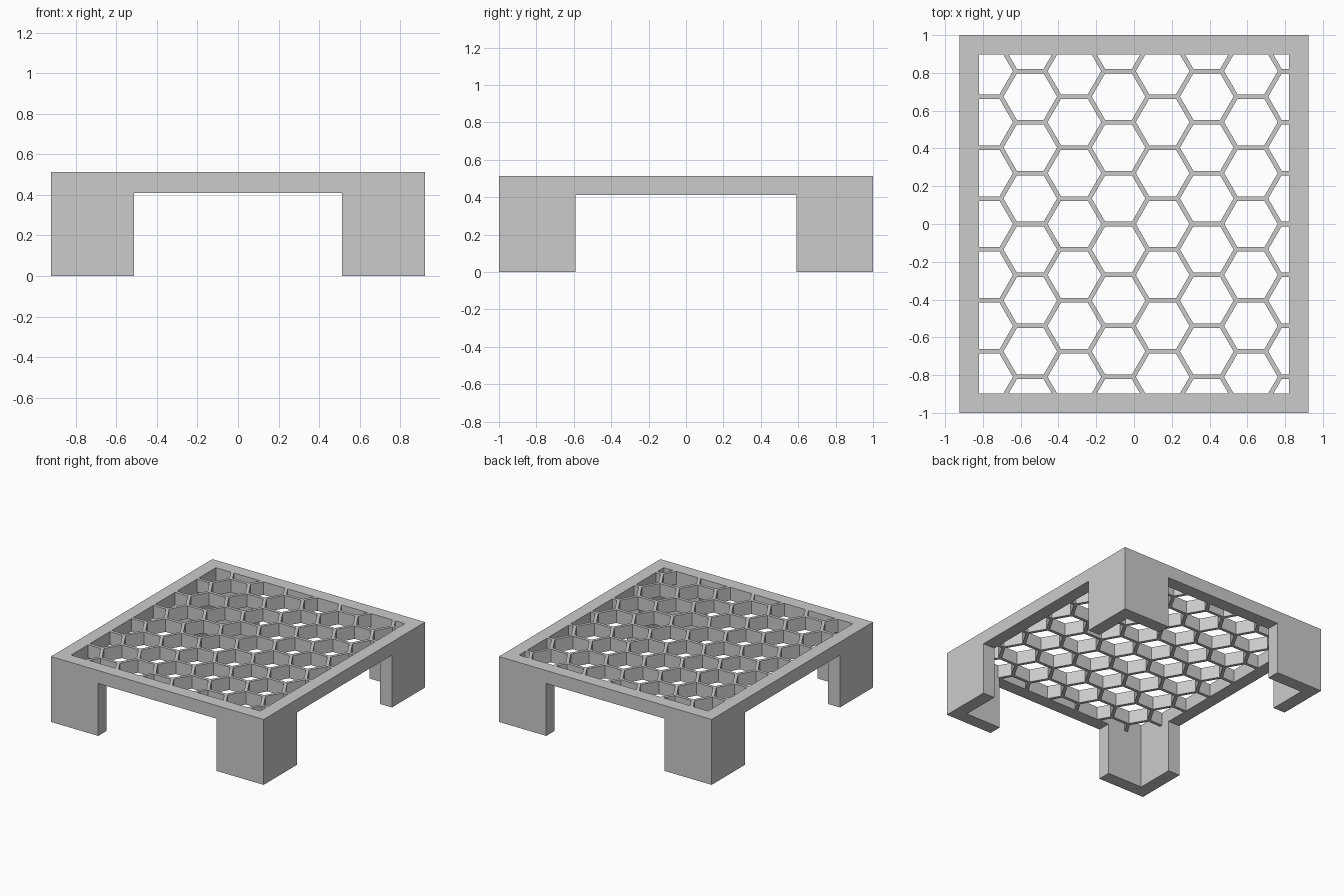
import bpy, bmesh
from math import sqrt, pi
from mathutils import Matrix, Vector

if "Cube" in bpy.data.objects:
    bpy.data.objects.remove(bpy.data.objects["Cube"], do_unlink=True)

HALF_X, HALF_Y, TOP = 0.923, 1.0, 0.513
WALL = 0.1026            # rim and leg thickness
LEG = 0.41               # leg length along each side
UNDER = TOP - WALL       # underside of the rim
PITCH, WEB = 0.2698, 0.024
FIRST_X = -0.082

grey = bpy.data.materials.new("plain grey")
grey.use_nodes = True
grey.diffuse_color = (0.6, 0.6, 0.6, 1)
grey.node_tree.nodes["Principled BSDF"].inputs["Base Color"].default_value = (0.6, 0.6, 0.6, 1)


def new_object(name, bm):
    mesh = bpy.data.meshes.new(name)
    bm.to_mesh(mesh)
    bm.free()
    mesh.materials.append(grey)
    obj = bpy.data.objects.new(name, mesh)
    bpy.context.collection.objects.link(obj)
    return obj


def box(name, half_x, half_y, low, high):
    bm = bmesh.new()
    bmesh.ops.create_cube(bm, size=1)
    bmesh.ops.scale(bm, vec=(2 * half_x, 2 * half_y, high - low), verts=bm.verts)
    bmesh.ops.translate(bm, vec=(0, 0, (low + high) / 2), verts=bm.verts)
    return new_object(name, bm)


def cut(target, cutters):
    """Subtract the cutters, bake the result and remove them."""
    for cutter in cutters:
        cutter.hide_render = True
        mod = target.modifiers.new(cutter.name, "BOOLEAN")
        mod.operation, mod.solver, mod.object = "DIFFERENCE", "EXACT", cutter
    bpy.context.view_layer.update()
    graph = bpy.context.evaluated_depsgraph_get()
    baked = bpy.data.meshes.new_from_object(target.evaluated_get(graph))
    target.modifiers.clear()
    target.data = baked
    for cutter in cutters:
        bpy.data.objects.remove(cutter, do_unlink=True)


# Rim with four L-shaped corner legs, hollowed and notched on every side
inner_x, inner_y = HALF_X - WALL, HALF_Y - WALL
frame = box("frame_with_legs", HALF_X, HALF_Y, 0, TOP)
cut(frame, [
    box("hollow_cutter", inner_x, inner_y, -1, 1),
    box("front_back_notch_cutter", HALF_X - LEG, 2, -1, UNDER),
    box("side_notch_cutter", 2, HALF_Y - LEG, -1, UNDER),
])

# Honeycomb panel, flush with the rim
panel = box("honeycomb_panel", inner_x, inner_y, UNDER, TOP)
radius = (PITCH - WEB) / sqrt(3)
cells = bmesh.new()
for column in range(-4, 5):
    x = FIRST_X + column * PITCH * sqrt(3) / 2
    shift = 0.0 if column % 2 else 0.5
    for row in range(-5, 5):
        place = Matrix.Translation(Vector((x, (row + shift) * PITCH, TOP)))
        turn = Matrix.Rotation(pi / 6, 4, "Z")
        made = bmesh.ops.create_cone(cells, cap_ends=True, segments=6, radius1=radius,
                                     radius2=radius, depth=1, matrix=place @ turn)
        # Put a corner on the x axis so the cells have flat tops
        reach = max(v.co.x for v in made["verts"]) - x
        if reach < radius * 0.95:
            bmesh.ops.rotate(cells, verts=made["verts"], cent=(x, place.translation.y, 0),
                             matrix=Matrix.Rotation(pi / 6, 3, "Z"))
cut(panel, [new_object("cell_cutter", cells)])
